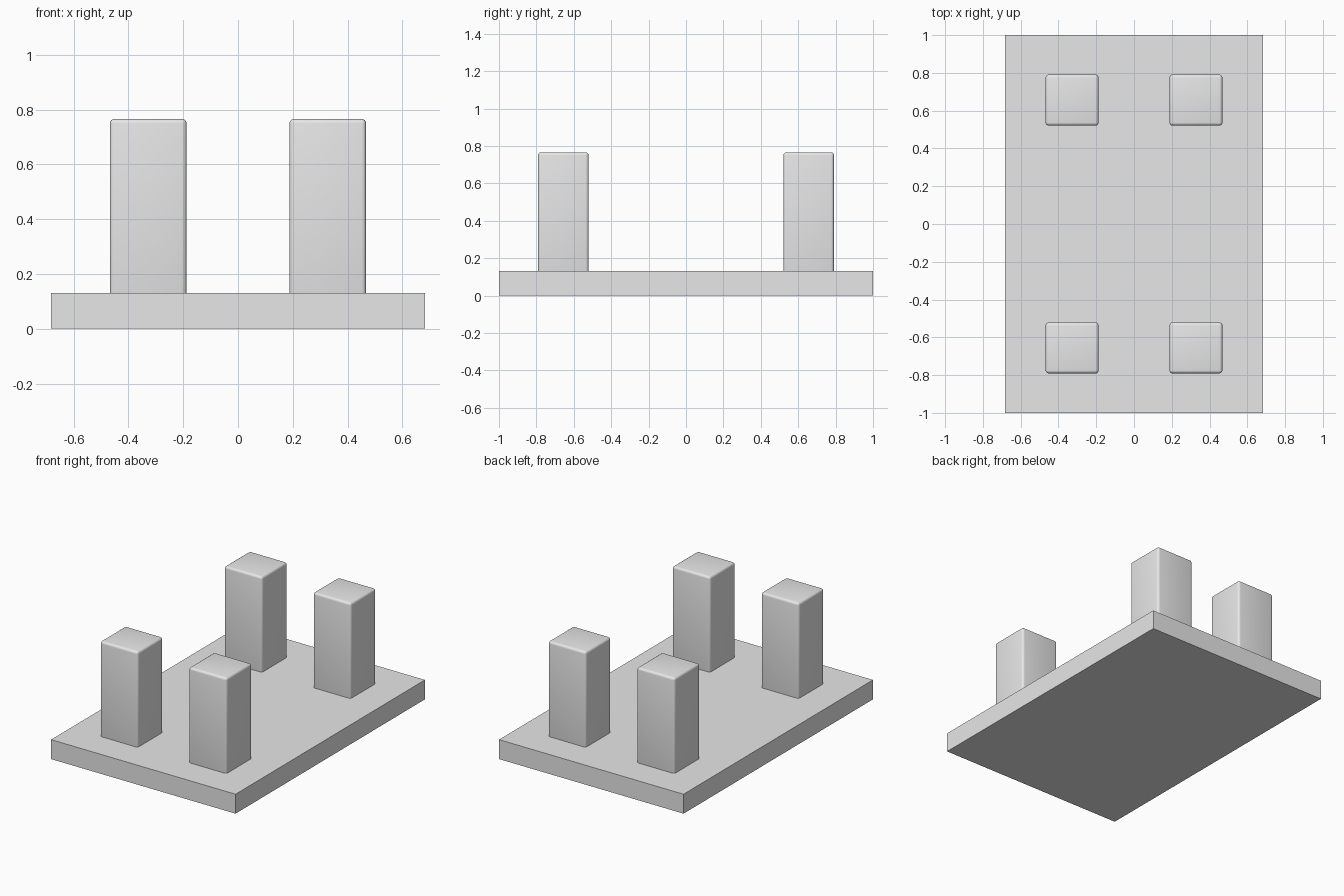
import bpy

if "Cube" in bpy.data.objects:
    bpy.data.objects.remove(bpy.data.objects["Cube"])

grey = bpy.data.materials.new("light_grey")
grey.diffuse_color = (0.8, 0.8, 0.8, 1.0)
grey.use_nodes = True
grey.node_tree.nodes["Principled BSDF"].inputs["Base Color"].default_value = grey.diffuse_color


def box(name, x, y, z0, z1, sx, sy, bevel=0.0):
    """Box from z0 to z1 centred on x, y, with optional rounded edges."""
    bpy.ops.mesh.primitive_cube_add(size=1, location=(x, y, (z0 + z1) / 2))
    ob = bpy.context.object
    ob.name = name
    ob.scale = (sx, sy, z1 - z0)
    bpy.ops.object.transform_apply(location=False, rotation=False, scale=True)
    ob.data.materials.append(grey)
    if bevel:
        mod = ob.modifiers.new("rounded_edges", "BEVEL")
        mod.width = bevel
        mod.segments = 4
        bpy.ops.object.modifier_apply(modifier=mod.name)
        bpy.ops.object.shade_smooth_by_angle()
    return ob


# Flat rectangular base
box("base_plate", 0, 0, 0, 0.13, 1.364, 2.0)

# Four rounded pillars, sunk a little into the base
for side, sx in (("left", -1), ("right", 1)):
    for end, sy in (("front", -1), ("back", 1)):
        box(f"{end}_{side}_pillar", sx * 0.328, sy * 0.656, 0.09, 0.766,
            0.28, 0.27, bevel=0.016)
